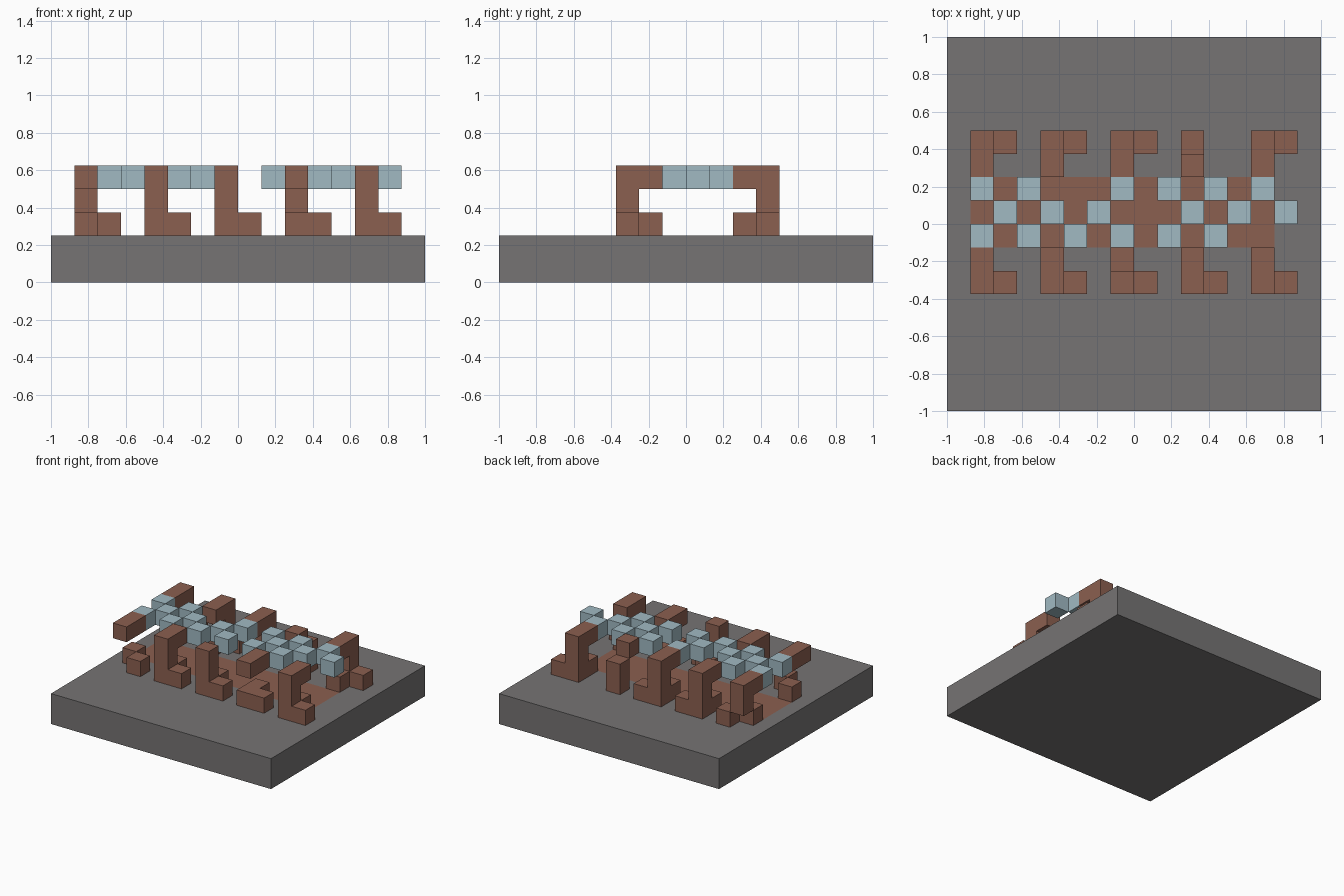
import bpy
import bmesh
from mathutils import Vector, Matrix

if "Cube" in bpy.data.objects:
    bpy.data.objects.remove(bpy.data.objects["Cube"], do_unlink=True)

U = 0.125  # edge of one block


def material(name, rgb):
    mat = bpy.data.materials.new(name)
    mat.use_nodes = True
    mat.diffuse_color = (*rgb, 1)
    mat.node_tree.nodes["Principled BSDF"].inputs["Base Color"].default_value = (*rgb, 1)
    return mat


GREY = material("stone grey", (0.18, 0.173, 0.173))
BROWN = material("clay brown", (0.26, 0.115, 0.08))
BLUE = material("pale blue", (0.355, 0.49, 0.545))


def finish(name, bm, *mats):
    mesh = bpy.data.meshes.new(name)
    bm.to_mesh(mesh)
    bm.free()
    for mat in mats:
        mesh.materials.append(mat)
    obj = bpy.data.objects.new(name, mesh)
    bpy.context.collection.objects.link(obj)
    return obj


def blocks(name, cells, mat):
    """Unit blocks at grid cells, with the faces between neighbours removed."""
    cells = set(cells)
    bm = bmesh.new()
    for cell in cells:
        centre = (Vector(cell) + Vector((0.5, 0.5, 0.5))) * U
        made = bmesh.ops.create_cube(bm, size=U, matrix=Matrix.Translation(centre))
        bm.normal_update()
        for face in {f for v in made["verts"] for f in v.link_faces}:
            step = tuple(round(c) for c in face.normal)
            if tuple(a + b for a, b in zip(cell, step)) in cells:
                bm.faces.remove(face)
    return finish(name, bm, mat)


# Base slab, with a brown strip cut into its top face
bm = bmesh.new()
bmesh.ops.create_cube(bm, size=1, matrix=Matrix.Translation((0, 0, U)) @ Matrix.Diagonal((2, 2, 2 * U, 1)))
x0, x1, y0, y1 = -7 * U, 6 * U, -U, 2 * U
for co, no in (((x0, 0, 0), (1, 0, 0)), ((x1, 0, 0), (1, 0, 0)),
               ((0, y0, 0), (0, 1, 0)), ((0, y1, 0), (0, 1, 0))):
    bmesh.ops.bisect_plane(bm, geom=bm.verts[:] + bm.edges[:] + bm.faces[:], plane_co=co, plane_no=no)
bm.normal_update()
for face in bm.faces:
    c = face.calc_center_median()
    if face.normal.z > 0.5 and x0 < c.x < x1 and y0 < c.y < y1:
        face.material_index = 1
finish("base_slab", bm, GREY, BROWN)

# Floating checker of blue blocks, one string per row from back to front
rows = {1: "#.#...#.#.#.#.",
        0: ".#.#.#...#.#.#",
        -1: "#.#.#.#.#.#..."}
blocks("blue_checker",
       [(i - 7, j, 4) for j, row in rows.items() for i, ch in enumerate(row) if ch == "#"], BLUE)


# Bracket legs: post, upper arm, lower arm and side foot, some with parts missing
def leg(side, i, missing):
    near, far = (2, 3) if side == "back" else (-2, -3)
    parts = {"post_low": (i, far, 2), "post_mid": (i, far, 3), "post_top": (i, far, 4),
             "upper_arm": (i, near, 4), "lower_arm": (i, near, 2), "foot": (i + 1, far, 2)}
    return [cell for part, cell in parts.items() if part not in missing]


gaps = {("front", 0): ("post_low", "post_mid"),
        ("front", 2): ("upper_arm",),
        ("front", 3): ("post_mid",),
        ("back", 0): ("post_low",),
        ("back", 3): ("post_top", "lower_arm", "foot")}
for side in ("front", "back"):
    for n in range(5):
        blocks(f"{side}_leg_{n + 1}", leg(side, 3 * n - 7, gaps.get((side, n), ())), BROWN)
